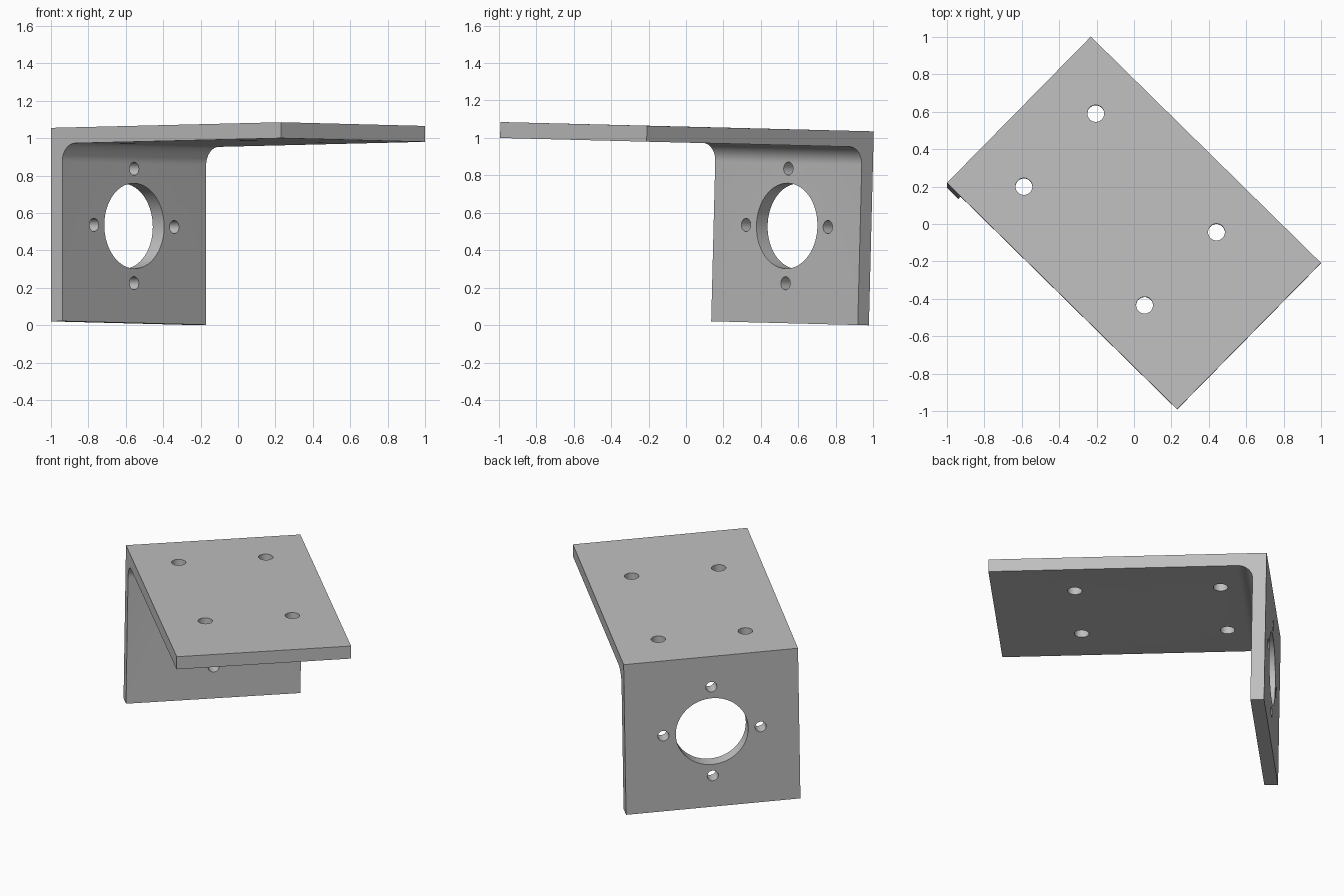
import bpy, bmesh, math
from mathutils import Matrix, Vector

cube = bpy.data.objects.get("Cube")
if cube:
    bpy.data.objects.remove(cube, do_unlink=True)

LENGTH, WIDTH, HEIGHT = 1.726, 1.097, 1.035
THICK, FILLET = 0.085, 0.095

# Bracket axes: along the shelf, across its width, and up (slightly tilted)
along = Vector((0.713, -0.701, 0.0174)).normalized()
across = Vector((0.7025, 0.7116, -0.018))
across = (across - along * across.dot(along)).normalized()
up = along.cross(across)
frame = Matrix.Translation((-1, 0.22, 1.055)) @ Matrix((along, across, up)).transposed().to_4x4()


def make_object(name, bm):
    mesh = bpy.data.meshes.new(name)
    bmesh.ops.recalc_face_normals(bm, faces=bm.faces)
    bm.to_mesh(mesh)
    bm.free()
    obj = bpy.data.objects.new(name, mesh)
    bpy.context.collection.objects.link(obj)
    return obj


# L-shaped profile with a rounded inner corner, extruded across the width
profile = [(0, 0), (0, -HEIGHT), (THICK, -HEIGHT)]
centre = THICK + FILLET
for i in range(13):
    a = math.pi - math.pi / 2 * i / 12
    profile.append((centre + FILLET * math.cos(a), -centre + FILLET * math.sin(a)))
profile += [(LENGTH, -THICK), (LENGTH, 0)]

bm = bmesh.new()
face = bm.faces.new([bm.verts.new((x, 0, z)) for x, z in profile])
ext = bmesh.ops.extrude_face_region(bm, geom=[face])
moved = [v for v in ext["geom"] if isinstance(v, bmesh.types.BMVert)]
bmesh.ops.translate(bm, verts=moved, vec=(0, WIDTH, 0))
bracket = make_object("angle_bracket", bm)

# Hole cutters
cut = bmesh.new()


def hole(x, y, z, radius, segments, sideways=False):
    turn = Matrix.Rotation(math.pi / 2, 4, "Y") if sideways else Matrix.Identity(4)
    bmesh.ops.create_cone(cut, cap_ends=True, segments=segments, radius1=radius,
                          radius2=radius, depth=THICK * 2,
                          matrix=Matrix.Translation((x, y, z)) @ turn)


mid = WIDTH / 2
# Four shelf holes
for x in (0.307, 1.212):
    for side in (-1, 1):
        hole(x, mid + side * 0.274, -THICK / 2, 0.045, 40)
# Large opening with four screw holes around it
drop = -0.516
hole(THICK / 2, mid, drop, 0.228, 80, True)
for dy, dz in ((1, 0), (-1, 0), (0, 1), (0, -1)):
    hole(THICK / 2, mid + dy * 0.306, drop + dz * 0.306, 0.035, 36, True)
cutter = make_object("hole_cutter", cut)
cutter.hide_render = True

mod = bracket.modifiers.new("holes", "BOOLEAN")
mod.operation = "DIFFERENCE"
mod.solver = "EXACT"
mod.object = cutter
bpy.context.view_layer.objects.active = bracket
bracket.select_set(True)
bpy.ops.object.modifier_apply(modifier=mod.name)
bpy.data.objects.remove(cutter, do_unlink=True)

# Place the bracket and finish its surface
bracket.data.transform(frame)
grey = bpy.data.materials.new("plain grey")
grey.use_nodes = True
colour = (0.52, 0.52, 0.52, 1)
grey.diffuse_color = colour
grey.node_tree.nodes["Principled BSDF"].inputs["Base Color"].default_value = colour
bracket.data.materials.clear()
bracket.data.materials.append(grey)
bpy.ops.object.shade_smooth_by_angle(angle=math.radians(30))
